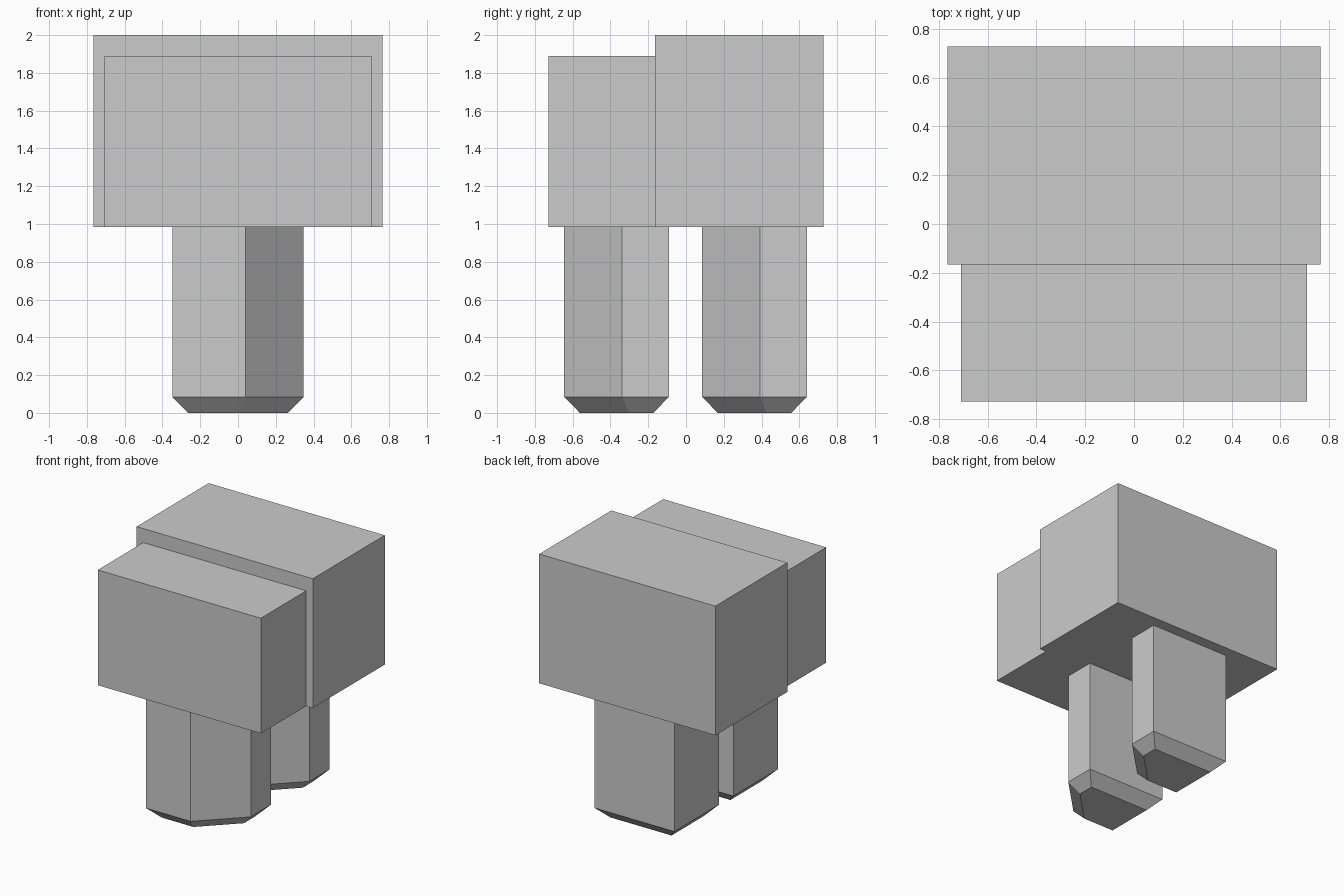
import bpy
import bmesh

cube = bpy.data.objects.get("Cube")
if cube:
    bpy.data.objects.remove(cube, do_unlink=True)

grey = bpy.data.materials.new("light_grey")
grey.use_nodes = True
colour = (0.6, 0.6, 0.6, 1.0)
grey.diffuse_color = colour
grey.node_tree.nodes["Principled BSDF"].inputs["Base Color"].default_value = colour

BODY_BOTTOM = 0.985


def add_object(name, bm):
    bmesh.ops.recalc_face_normals(bm, faces=bm.faces)
    mesh = bpy.data.meshes.new(name)
    bm.to_mesh(mesh)
    bm.free()
    mesh.materials.append(grey)
    obj = bpy.data.objects.new(name, mesh)
    bpy.context.collection.objects.link(obj)
    return obj


def box(half_x, y0, y1, z0, z1):
    bm = bmesh.new()
    bmesh.ops.create_cube(bm, size=1)
    bmesh.ops.scale(bm, vec=(2 * half_x, y1 - y0, z1 - z0), verts=bm.verts)
    bmesh.ops.translate(bm, vec=(0, (y0 + y1) / 2, (z0 + z1) / 2), verts=bm.verts)
    return bm


def leg(name, y0, y1):
    """Post with one cut vertical corner and a tapered foot."""
    bm = box(0.348, y0, y1, 0.085, BODY_BOTTOM)
    # Cut the front left vertical corner
    corner = [e for e in bm.edges
              if all(v.co.x > 0 and v.co.y < y0 + 0.01 for v in e.verts)]
    bmesh.ops.bevel(bm, geom=corner, offset=0.307, offset_type='OFFSET',
                    segments=1, affect='EDGES')
    # Tapered foot: an even inset pushed down to the ground
    bm.normal_update()
    sole = [f for f in bm.faces if f.normal.z < -0.9]
    bmesh.ops.inset_region(bm, faces=sole, thickness=0.083,
                           use_even_offset=True, use_boundary=True)
    for v in sole[0].verts:
        v.co.z = 0
    add_object(name, bm)


# Two joined body blocks
add_object("front_block", box(0.708, -0.728, -0.165, BODY_BOTTOM, 1.89))
add_object("rear_block", box(0.765, -0.165, 0.728, BODY_BOTTOM, 2.0))

# Legs, one under each block
leg("front_leg", -0.645, -0.09)
leg("rear_leg", 0.085, 0.64)
